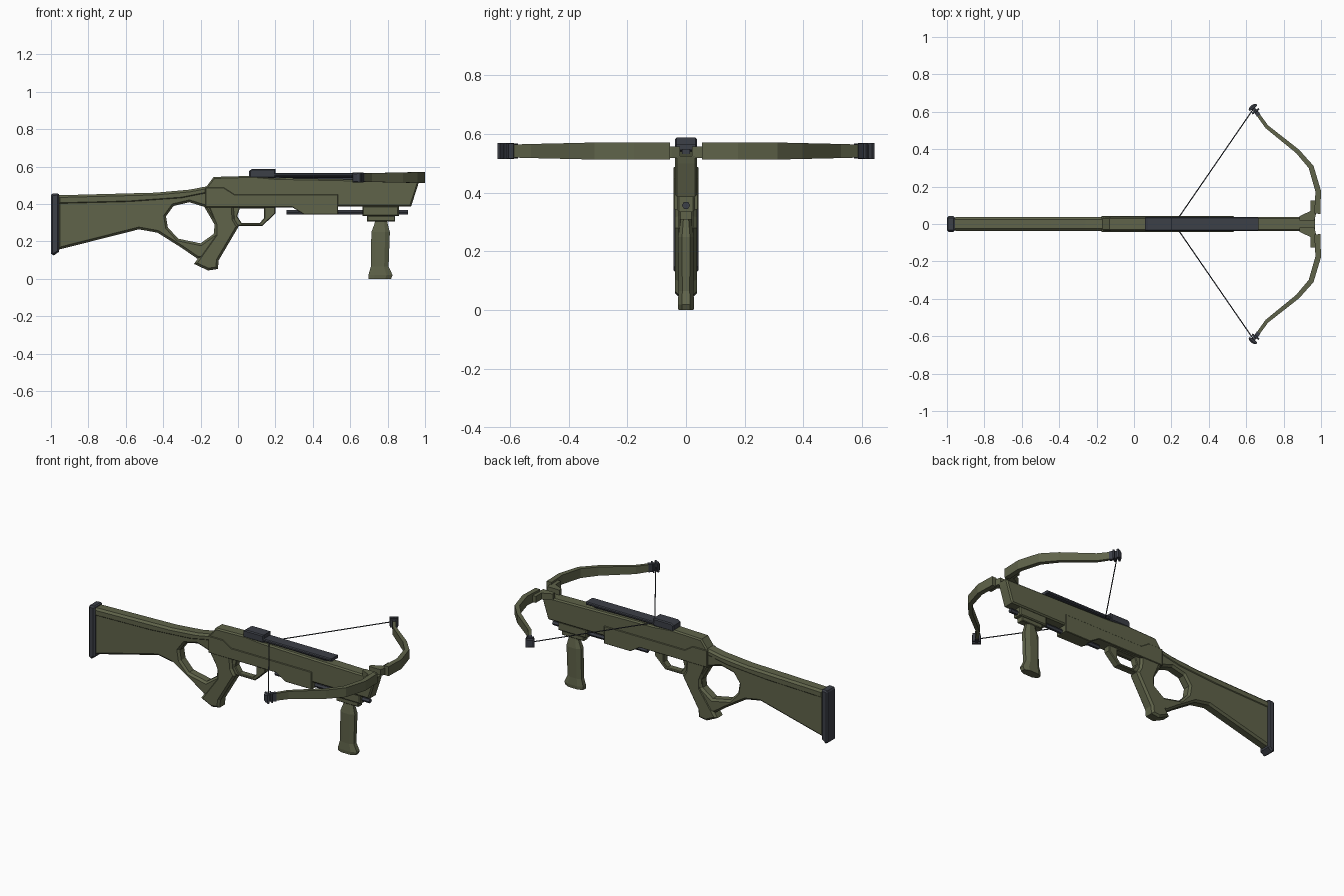
import bpy, bmesh, math
from mathutils import Vector

if "Cube" in bpy.data.objects:
    bpy.data.objects.remove(bpy.data.objects["Cube"])


def material(name, rgb):
    m = bpy.data.materials.new(name)
    m.diffuse_color = (*rgb, 1)
    m.use_nodes = True
    m.node_tree.nodes["Principled BSDF"].inputs["Base Color"].default_value = m.diffuse_color
    return m


GREEN = material("olive", (0.115, 0.125, 0.068))
DARK = material("charcoal", (0.045, 0.05, 0.063))


def finish(bm, name, mat, mirror=False):
    bmesh.ops.recalc_face_normals(bm, faces=bm.faces[:])
    me = bpy.data.meshes.new(name)
    bm.to_mesh(me)
    bm.free()
    me.materials.append(mat)
    ob = bpy.data.objects.new(name, me)
    bpy.context.collection.objects.link(ob)
    if mirror:
        mod = ob.modifiers.new("mirror", 'MIRROR')
        mod.use_axis = (False, True, False)
    return ob


def plate(name, outline, half, mat, bevel=0.0, hole=None):
    """Side profile (x, z), extruded evenly to both sides of y = 0."""
    bm = bmesh.new()
    edges = []
    for loop in [outline] + ([hole] if hole else []):
        vs = [bm.verts.new((x, -half, z)) for x, z in loop]
        edges += [bm.edges.new((vs[i - 1], vs[i])) for i in range(len(vs))]
    if hole:
        bmesh.ops.triangle_fill(bm, edges=edges, use_beauty=True, normal=(0, -1, 0))
    else:
        bm.faces.new(vs)
    ext = bmesh.ops.extrude_face_region(bm, geom=bm.faces[:])
    moved = [v for v in ext["geom"] if isinstance(v, bmesh.types.BMVert)]
    bmesh.ops.translate(bm, verts=moved, vec=(0, 2 * half, 0))
    bmesh.ops.recalc_face_normals(bm, faces=bm.faces[:])
    if bevel:
        bm.normal_update()
        rim = [e for e in bm.edges if len(e.link_faces) == 2
               and abs(e.verts[0].co.y - e.verts[1].co.y) < 1e-5
               and sorted(abs(f.normal.y) > 0.5 for f in e.link_faces) == [False, True]]
        bmesh.ops.bevel(bm, geom=rim, offset=bevel, segments=1, profile=0.5,
                        affect='EDGES', clamp_overlap=True, loop_slide=False)
    return finish(bm, name, mat)


def box(name, x0, x1, z0, z1, half, mat, bevel=0.0):
    return plate(name, [(x0, z0), (x1, z0), (x1, z1), (x0, z1)], half, mat, bevel)


def loft(name, rings, mat, mirror=False):
    bm = bmesh.new()
    rows = [[bm.verts.new(p) for p in r] for r in rings]
    n = len(rows[0])
    for a, b in zip(rows, rows[1:]):
        for i in range(n):
            bm.faces.new((a[i - 1], a[i], b[i], b[i - 1]))
    bm.faces.new(rows[0])
    bm.faces.new(rows[-1])
    return finish(bm, name, mat, mirror)


def swept(name, path, mat, zc=0.542):
    """Rectangular bar following (x, y, thickness, height) stations, mirrored in y."""
    pts = [Vector((p[0], p[1], zc)) for p in path]
    rings = []
    for i, (_, _, t, h) in enumerate(path):
        d = (pts[min(i + 1, len(pts) - 1)] - pts[max(i - 1, 0)]).normalized()
        n = Vector((d.y, -d.x, 0)) * t / 2
        up = Vector((0, 0, h / 2))
        rings.append([pts[i] - n - up, pts[i] + n - up, pts[i] + n + up, pts[i] - n + up])
    return loft(name, rings, mat, mirror=True)


def rod(name, a, b, r, sides, mat, mirror=False):
    a, b = Vector(a), Vector(b)
    q = (b - a).to_track_quat('Z', 'Y')
    ring = [q @ Vector((r * math.cos(math.tau * i / sides), r * math.sin(math.tau * i / sides), 0))
            for i in range(sides)]
    return loft(name, [[p + v for v in ring] for p in (a, b)], mat, mirror)


# Butt plate, thumbhole stock, comb and pistol grip
plate("butt_plate", [(-1, 0.135), (-0.985, 0.125), (-0.957, 0.145), (-0.957, 0.452),
                     (-0.965, 0.457), (-0.995, 0.455), (-1, 0.445)], 0.042, DARK, 0.009)
plate("stock", [(-0.965, 0.155), (-0.53, 0.265), (-0.43, 0.247), (-0.3, 0.165), (-0.22, 0.11),
                (-0.16, 0.1), (-0.07, 0.2), (-0.05, 0.3), (-0.08, 0.45), (-0.17, 0.47),
                (-0.3, 0.45), (-0.965, 0.43)], 0.033, GREEN, 0.012,
      hole=[(-0.385, 0.335), (-0.345, 0.39), (-0.26, 0.41), (-0.18, 0.385), (-0.125, 0.29),
            (-0.13, 0.24), (-0.2, 0.19), (-0.32, 0.215), (-0.375, 0.275)])
plate("stock_comb", [(-0.965, 0.395), (-0.58, 0.405), (-0.3, 0.425), (-0.165, 0.452),
                     (-0.165, 0.495), (-0.26, 0.477), (-0.44, 0.461), (-0.965, 0.447)],
      0.037, GREEN, 0.012)
plate("pistol_grip", [(-0.17, 0.4), (-0.125, 0.29), (-0.125, 0.235), (-0.235, 0.08),
                      (-0.16, 0.045), (-0.108, 0.053), (-0.103, 0.1), (0.003, 0.28),
                      (-0.02, 0.32), (-0.025, 0.4)], 0.037, GREEN, 0.012)

# Trigger guard loop
plate("trigger_guard", [(-0.03, 0.395), (-0.02, 0.3), (0.0, 0.283), (0.13, 0.283),
                        (0.2, 0.35), (0.2, 0.395)], 0.022, GREEN, 0.004,
      hole=[(0.01, 0.377), (-0.004, 0.335), (0.02, 0.298), (0.115, 0.298),
            (0.14, 0.325), (0.14, 0.377)])

# Receiver and lower side panel
plate("receiver", [(-0.17, 0.386), (-0.17, 0.492), (-0.13, 0.545), (0.08, 0.551), (0.2, 0.54),
                   (0.7, 0.53), (0.968, 0.525), (0.962, 0.5), (0.925, 0.386)],
      0.038, GREEN, 0.008)
plate("lower_panel", [(-0.175, 0.383), (-0.175, 0.488), (-0.075, 0.488), (-0.02, 0.452),
                      (0.535, 0.452), (0.535, 0.343), (0.355, 0.343), (0.29, 0.383)],
      0.042, GREEN, 0.003)

# Top rail and rear sight block
box("top_rail", 0.15, 0.665, 0.547, 0.565, 0.037, DARK, 0.005)
box("rail_support", 0.18, 0.62, 0.525, 0.55, 0.014, DARK)
plate("latch_block", [(0.06, 0.54), (0.2, 0.54), (0.2, 0.588), (0.075, 0.588), (0.06, 0.578)],
      0.038, DARK, 0.006)

# Under-barrel rod and foregrip
rod("under_rod", (0.26, 0, 0.357), (0.91, 0, 0.357), 0.014, 6, DARK)
box("foregrip_mount", 0.665, 0.86, 0.335, 0.39, 0.03, GREEN, 0.006)
box("foregrip_collar", 0.69, 0.84, 0.308, 0.337, 0.022, GREEN, 0.004)


def octagon(x0, x1, hy, z):
    c, hx, k = (x0 + x1) / 2, (x1 - x0) / 2, 0.5
    return [(c + a * hx, b * hy, z) for a, b in
            [(1, -k), (1, k), (k, 1), (-k, 1), (-1, k), (-1, -k), (-k, -1), (k, -1)]]


loft("foregrip", [octagon(0.697, 0.818, 0.026, 0), octagon(0.697, 0.827, 0.028, 0.02),
                  octagon(0.71, 0.805, 0.025, 0.065), octagon(0.713, 0.812, 0.027, 0.25),
                  octagon(0.73, 0.8, 0.02, 0.295), octagon(0.735, 0.795, 0.016, 0.32)], GREEN)

# Riser brackets at the nose
riser = [(0.885, 0.02), (0.885, 0.042), (0.945, 0.07), (0.945, 0.125),
         (0.972, 0.125), (0.972, 0.05), (0.965, 0.02)]
loft("riser", [[(x, y, z) for x, y in riser] for z in (0.518, 0.558)], GREEN, mirror=True)

# Bow limbs, tip spools and string
swept("bow_limb", [(0.98, 0.055, 0.032, 0.058), (0.985, 0.175, 0.03, 0.058),
                   (0.947, 0.305, 0.028, 0.058), (0.875, 0.388, 0.024, 0.054),
                   (0.71, 0.52, 0.02, 0.048), (0.658, 0.592, 0.018, 0.044)], GREEN)
swept("limb_tip", [(0.667, 0.58, 0.024, 0.05), (0.654, 0.598, 0.02, 0.05),
                   (0.653, 0.6, 0.046, 0.054), (0.648, 0.606, 0.046, 0.054),
                   (0.647, 0.608, 0.016, 0.046), (0.64, 0.617, 0.016, 0.046),
                   (0.639, 0.619, 0.05, 0.054), (0.633, 0.627, 0.05, 0.054),
                   (0.628, 0.634, 0.02, 0.04)], DARK)
rod("bow_string", (0.638, 0.615, 0.543), (0.215, 0, 0.543), 0.003, 6, DARK, mirror=True)
